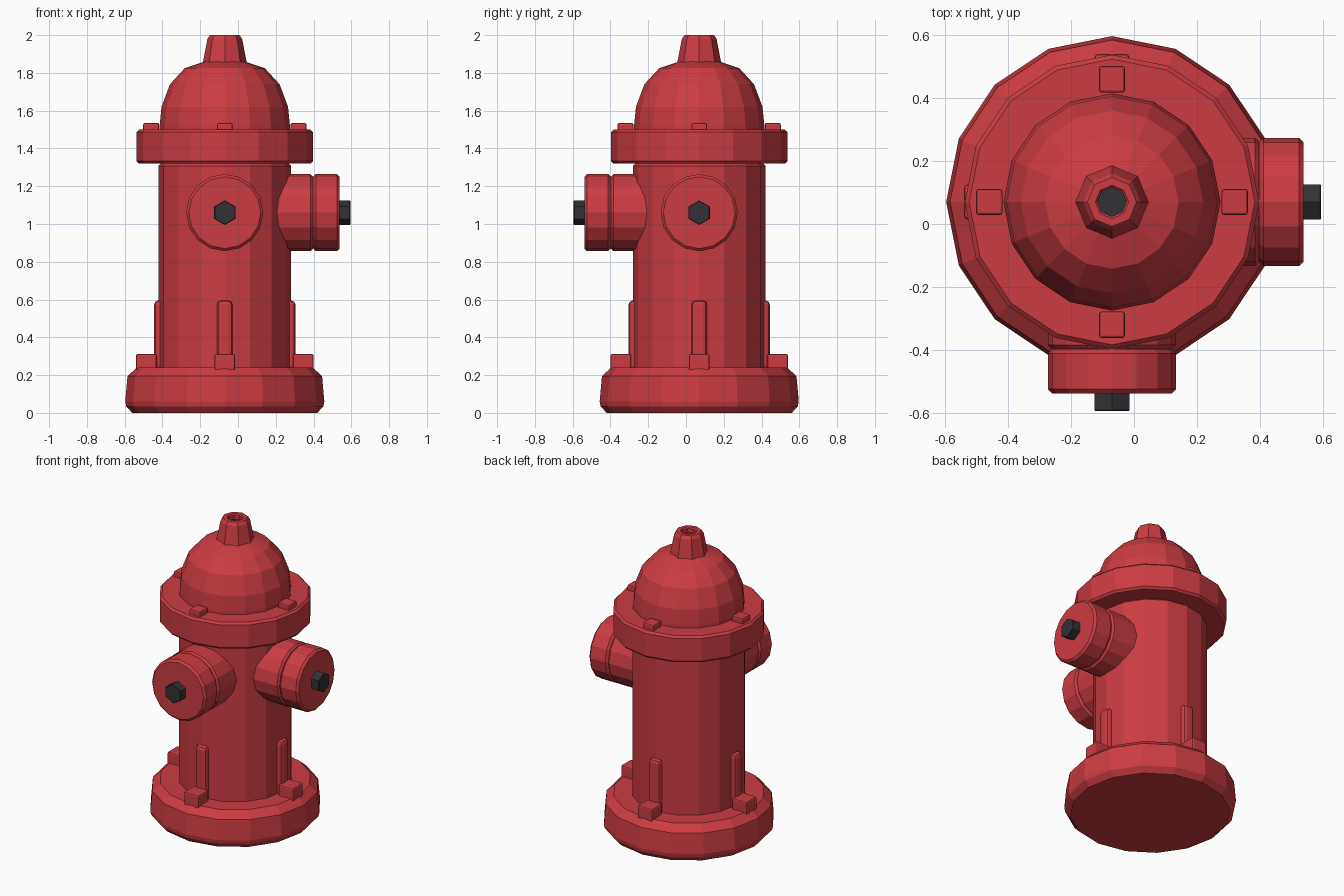
import bpy, bmesh
from math import pi, cos, sin
from mathutils import Matrix, Vector

if "Cube" in bpy.data.objects:
    bpy.data.objects.remove(bpy.data.objects["Cube"])

CENTRE = Vector((-0.07, 0.07, 0))


def material(name, colour):
    m = bpy.data.materials.new(name)
    m.diffuse_color = colour
    m.use_nodes = True
    m.node_tree.nodes["Principled BSDF"].inputs["Base Color"].default_value = m.diffuse_color
    return m


RED = material("red_paint", (0.60, 0.045, 0.055, 1))
DARK = material("dark_metal", (0.032, 0.032, 0.038, 1))


def finish(name, bm, mat, matrix):
    bmesh.ops.recalc_face_normals(bm, faces=bm.faces)
    bm.transform(Matrix.Translation(CENTRE) @ matrix)
    mesh = bpy.data.meshes.new(name)
    bm.to_mesh(mesh)
    bm.free()
    mesh.materials.append(mat)
    ob = bpy.data.objects.new(name, mesh)
    bpy.context.collection.objects.link(ob)
    return ob


def lathe(name, profile, sides=16, mat=RED, matrix=Matrix()):
    """Turn (radius, height) points around z and cap both ends."""
    bm = bmesh.new()
    rings = [[bm.verts.new((r * cos(2 * pi * i / sides), r * sin(2 * pi * i / sides), z))
              for i in range(sides)] for r, z in profile]
    for a, b in zip(rings, rings[1:]):
        for i in range(sides):
            j = (i + 1) % sides
            bm.faces.new((a[i], a[j], b[j], b[i]))
    bm.faces.new(rings[0])
    bm.faces.new(rings[-1])
    return finish(name, bm, mat, matrix)


def drum(r, z0, z1, b):
    """Cylinder profile with bevelled rims."""
    return [(r - b, z0), (r, z0 + b), (r, z1 - b), (r - b, z1)]


def block(name, size, loc, turn, bevel):
    """Bevelled box placed at a distance along x, then turned around z."""
    bm = bmesh.new()
    bmesh.ops.create_cube(bm, size=1, matrix=Matrix.Diagonal((*size, 1)))
    ob = finish(name, bm, RED, Matrix.Rotation(turn, 4, 'Z') @ Matrix.Translation(loc))
    mod = ob.modifiers.new("bevel", 'BEVEL')
    mod.width = bevel
    mod.segments = 2
    return ob


# Main turned parts
lathe("base", [(0.49, 0), (0.522, 0.035), (0.527, 0.06), (0.515, 0.195), (0.465, 0.24)])
lathe("barrel", drum(0.35, 0.22, 1.32, 0.012))
lathe("top_flange", drum(0.468, 1.32, 1.5, 0.014))
lathe("dome", [(0.345, 1.49), (0.345, 1.52), (0.335, 1.62), (0.29, 1.74),
               (0.212, 1.825), (0.10, 1.862)])

# Tapered top with a recessed socket
lathe("top_cap", [(0.117, 1.85), (0.092, 1.98), (0.078, 2.0), (0.053, 2.0),
                  (0.046, 1.993), (0.046, 1.95)], sides=8)
lathe("socket_floor", [(0.046, 1.95), (0.046, 1.965)], mat=DARK)

# Hose outlets facing the front and the right
for side, turn in (("front", -pi / 2), ("right", 0)):
    m = (Matrix.Rotation(turn, 4, 'Z') @ Matrix.Translation((0, 0, 1.06))
         @ Matrix.Rotation(pi / 2, 4, 'Y'))
    lathe(side + "_outlet_neck", drum(0.204, 0.25, 0.466, 0.012), matrix=m)
    lathe(side + "_outlet_cap", drum(0.204, 0.468, 0.608, 0.014), matrix=m)
    lathe(side + "_outlet_nut", drum(0.065, 0.59, 0.665, 0.004), sides=6, mat=DARK, matrix=m)

# Bolts and ribs on four sides
for i in range(4):
    a = i * pi / 2
    block(f"flange_bolt_{i}", (0.084, 0.082, 0.06), (0.39, 0, 1.505), a, 0.008)
    block(f"base_bolt_{i}", (0.11, 0.11, 0.09), (0.415, 0, 0.267), a, 0.01)
    block(f"rib_{i}", (0.10, 0.082, 0.37), (0.324, 0, 0.41), a, 0.022)
